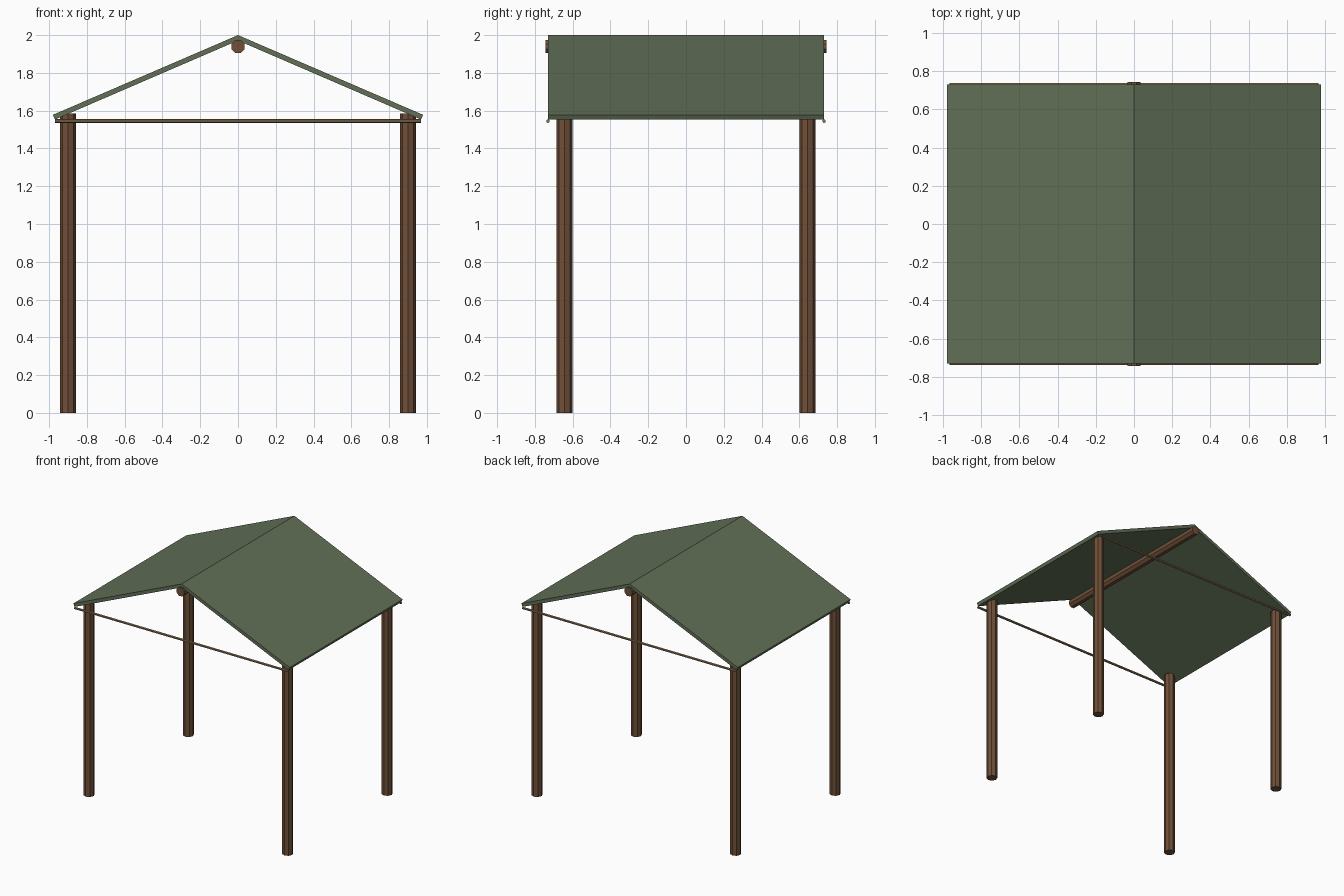
import bpy, bmesh, math
from mathutils import Vector

if "Cube" in bpy.data.objects:
    bpy.data.objects.remove(bpy.data.objects["Cube"])


def material(name, rgb):
    m = bpy.data.materials.new(name)
    m.diffuse_color = (*rgb, 1)
    m.use_nodes = True
    m.node_tree.nodes["Principled BSDF"].inputs["Base Color"].default_value = m.diffuse_color
    return m


CANVAS = material("canvas green", (0.122, 0.16, 0.095))
WOOD = material("brown wood", (0.16, 0.08, 0.04))
ROPE = material("tan rope", (0.25, 0.17, 0.09))


def finish(name, bm, mat):
    bmesh.ops.recalc_face_normals(bm, faces=bm.faces)
    mesh = bpy.data.meshes.new(name)
    bm.to_mesh(mesh)
    bm.free()
    mesh.materials.append(mat)
    ob = bpy.data.objects.new(name, mesh)
    bpy.context.collection.objects.link(ob)


def pole(name, start, end, radius, sides, mat, turn=0.0):
    """Flat-sided pole between two points."""
    a, b = Vector(start), Vector(end)
    axis = b - a
    bm = bmesh.new()
    bmesh.ops.create_cone(bm, cap_ends=True, segments=sides, radius1=radius,
                          radius2=radius, depth=axis.length)
    spin = axis.to_track_quat('Z', 'Y').to_matrix()
    for v in bm.verts:
        c, s = math.cos(turn), math.sin(turn)
        p = Vector((v.co.x * c - v.co.y * s, v.co.x * s + v.co.y * c, v.co.z))
        v.co = spin @ p + (a + b) / 2
    finish(name, bm, mat)


# Gabled roof sheet: chevron profile with square-cut eaves, extruded along y
half = [(0.98, 1.578), (0.969, 1.553)]
profile = [(0, 2.0), half[0], half[1], (0, 1.971)]
bm = bmesh.new()
for side in (-1, 1):
    rings = [[bm.verts.new((side * x, y, z)) for x, z in profile] for y in (-0.73, 0.73)]
    bm.faces.new(rings[0])
    bm.faces.new(rings[1])
    for i in range(3):
        bm.faces.new((rings[0][i], rings[0][i + 1], rings[1][i + 1], rings[1][i]))
bmesh.ops.remove_doubles(bm, verts=bm.verts, dist=1e-5)
finish("roof", bm, CANVAS)

# Corner posts
for sx, lr in ((-1, "left"), (1, "right")):
    for sy, fb in ((-1, "front"), (1, "back")):
        x, y = sx * 0.9, sy * 0.643
        pole(f"{fb}_{lr}_post", (x, y, 0), (x, y, 1.585), 0.042, 8, WOOD)

# Ridge pole under the roof peak
pole("ridge_pole", (0, -0.745, 1.94), (0, 0.745, 1.94), 0.037, 8, WOOD, math.pi / 8)

# Ropes across both gable ends
for sy, fb in ((-1, "front"), (1, "back")):
    pole(f"{fb}_rope", (-0.968, sy * 0.731, 1.545), (0.968, sy * 0.731, 1.545), 0.01, 6, ROPE)
